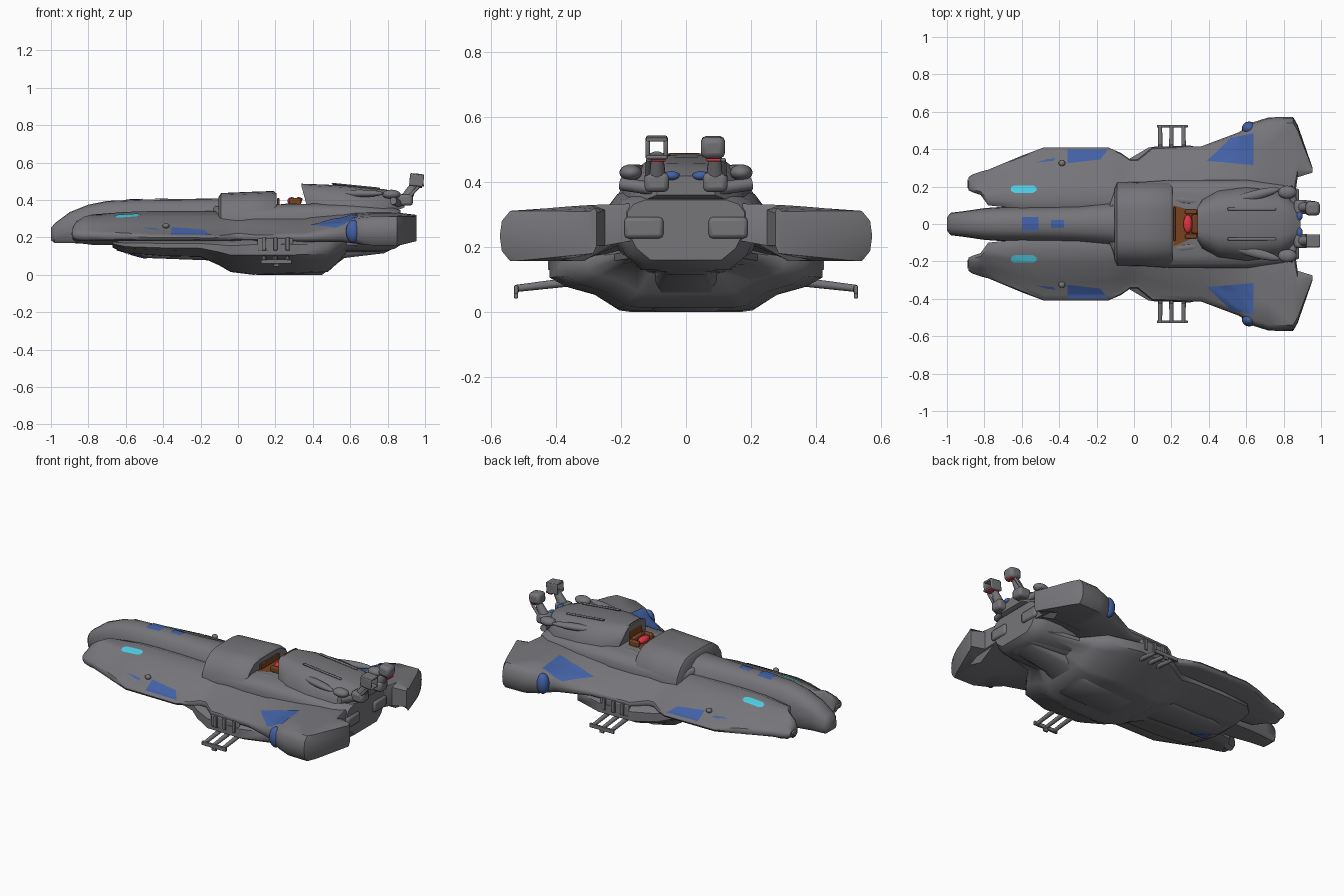
import bpy, bmesh, math
from mathutils import Vector, Matrix
from mathutils.bvhtree import BVHTree

old = bpy.data.objects.get("Cube")
if old:
    bpy.data.objects.remove(old, do_unlink=True)


def material(name, red, green, blue):
    mat = bpy.data.materials.new(name)
    mat.use_nodes = True
    mat.diffuse_color = (red, green, blue, 1)
    mat.node_tree.nodes["Principled BSDF"].inputs["Base Color"].default_value = (red, green, blue, 1)
    return mat


grey = material("hull grey", .18, .18, .195)
blue = material("panel blue", .055, .12, .38)
cyan = material("light cyan", .075, .6, .76)
brown = material("cockpit brown", .19, .055, .015)
red = material("seat red", .75, .035, .055)
surfaces = []          # hull surfaces that painted plates lie on


def finish(name, bm, mat, angle=40, bevel=0, surface=False):
    bmesh.ops.recalc_face_normals(bm, faces=bm.faces[:])
    if surface:
        surfaces.append(BVHTree.FromBMesh(bm))
    mesh = bpy.data.meshes.new(name)
    bm.to_mesh(mesh)
    bm.free()
    mesh.materials.append(mat)
    obj = bpy.data.objects.new(name, mesh)
    bpy.context.collection.objects.link(obj)
    if bevel:
        mod = obj.modifiers.new("soft edges", "BEVEL")
        mod.width, mod.segments = bevel, 2
    bpy.ops.object.select_all(action="DESELECT")
    obj.select_set(True)
    bpy.context.view_layer.objects.active = obj
    bpy.ops.object.shade_smooth_by_angle(angle=math.radians(angle))
    return obj


def skin(name, rings, mat=grey, angle=45):
    """Closed skin over equal-length rings of points."""
    bm = bmesh.new()
    loops = [[bm.verts.new(p) for p in ring] for ring in rings]
    count = len(loops[0])
    for a, b in zip(loops, loops[1:]):
        for i in range(count):
            j = (i + 1) % count
            bm.faces.new((a[i], a[j], b[j], b[i]))
    bm.faces.new(loops[0])
    bm.faces.new(loops[-1])
    return finish(name, bm, mat, angle, surface=True)


def loft(name, stations, profile, mat=grey):
    """Symmetric body from stations (x, half width, bottom, top) and a half profile."""
    outline = profile + [(-u, v) for u, v in reversed(profile) if u]
    skin(name, [[(x, u * half, low + v * (high - low)) for u, v in outline]
                for x, half, low, high in stations], mat)


def box(name, centre, size, mat=grey, tilt=0, bevel=.006):
    bm = bmesh.new()
    place = Matrix.Translation(centre) @ Matrix.Rotation(tilt, 4, "Y")
    bmesh.ops.create_cube(bm, size=1, matrix=place @ Matrix.Diagonal((*size, 1)))
    return finish(name, bm, mat, bevel=bevel)


def blob(name, centre, radii, mat=grey, turn=0):
    bm = bmesh.new()
    place = Matrix.Translation(centre) @ Matrix.Rotation(turn, 4, "Z")
    bmesh.ops.create_uvsphere(bm, u_segments=16, v_segments=10, radius=1,
                              matrix=place @ Matrix.Diagonal((*radii, 1)))
    return finish(name, bm, mat, 60)


def rod(name, start, end, r1, r2, mat=grey):
    a, b = Vector(start), Vector(end)
    bm = bmesh.new()
    place = Matrix.Translation((a + b) / 2) @ (b - a).to_track_quat("Z", "Y").to_matrix().to_4x4()
    bmesh.ops.create_cone(bm, cap_ends=True, segments=10, radius1=r1, radius2=r2,
                          depth=(b - a).length, matrix=place)
    return finish(name, bm, mat)


def plate(name, corners, mat, below=False, steps=12):
    """Thin painted plate draped over the hull inside a four-cornered outline."""
    a, b, c, d = [Vector(p) for p in corners]
    sign = -1 if below else 1
    bm = bmesh.new()
    grid = []
    for i in range(steps + 1):
        row = []
        for j in range(steps + 1):
            s, t = i / steps, j / steps
            p = a.lerp(b, s).lerp(d.lerp(c, s), t)
            hits = [h.ray_cast(Vector((p.x, p.y, 2 * sign)), Vector((0, 0, -sign)))[0] for h in surfaces]
            z = max(sign * h.z for h in hits if h) * sign
            row.append(bm.verts.new((p.x, p.y, z + .004 * sign)))
        grid.append(row)
    for r, q in zip(grid, grid[1:]):
        for j in range(steps):
            bm.faces.new((r[j], q[j], q[j + 1], r[j + 1]))
    obj = finish(name, bm, mat)
    if (obj.data.polygons[0].normal.z > 0) == below:
        obj.data.flip_normals()


# Central spine with the nose
rounded = [(0, 1), (.4, .98), (.75, .88), (.95, .66), (1, .4), (.92, .12), (.7, 0), (0, 0)]
loft("nose_spine", [(-1, .035, .185, .25), (-.98, .06, .17, .275), (-.9, .07, .17, .335),
                    (-.8, .085, .165, .375), (-.7, .092, .16, .395), (-.5, .095, .155, .403),
                    (-.3, .1, .15, .405), (-.05, .13, .13, .41)], rounded)
box("nose_slot", (-.985, 0, .205), (.03, .07, .02))

# Fuselage, forward collar and raised aft deck
loft("fuselage", [(-.13, .11, .14, .37), (-.09, .215, .14, .36), (.2, .235, .14, .375),
                  (.4, .235, .14, .38), (.6, .235, .13, .38), (.8, .22, .13, .36),
                  (.84, .2, .14, .355), (.87, .18, .16, .345)],
     [(0, 1), (.7, 1), (.9, .93), (1, .8), (1, .5), (.85, .2), (.6, 0), (0, 0)])
sloped = [(0, 1), (.35, .99), (.6, .92), (.82, .65), (.96, .3), (1, 0), (0, 0)]
loft("collar", [(-.105, .19, .3, .415), (-.09, .222, .3, .437), (.05, .225, .3, .443),
                (.19, .23, .3, .448), (.205, .22, .3, .436)], sloped)
loft("aft_deck", [(.34, .09, .47, .487), (.365, .13, .38, .486), (.45, .18, .36, .483),
                  (.6, .2, .35, .476), (.78, .18, .34, .458), (.84, .14, .34, .445),
                  (.89, .09, .36, .42)], sloped)

# Lower hull
loft("lower_hull", [(-.67, .2, .145, .18), (-.6, .27, .115, .18), (-.4, .29, .1, .18),
                    (-.2, .29, .095, .18), (-.1, .3, .05, .18), (-.04, .34, .015, .18),
                    (.08, .41, 0, .19), (.3, .42, .005, .19), (.48, .37, .015, .19),
                    (.53, .3, .06, .19), (.58, .22, .12, .19), (.8, .17, .125, .2),
                    (.85, .14, .15, .2)],
     [(0, 1), (.9, 1), (1, .85), (1, .55), (.88, .4), (.68, .28), (.5, .03), (.4, 0), (0, 0)])
loft("keel", [(-.65, .07, .13, .2), (-.5, .1, .09, .2), (-.1, .12, .075, .2), (.1, .14, 0, .2),
              (.45, .13, .0, .2), (.57, .1, .09, .2), (.78, .08, .115, .2), (.85, .07, .15, .2)], rounded)

# Wings: x, inner y, outer y, ridge z, edge top z, edge bottom z, underside z
wing = [(-.885, .18, .25, .25, .235, .2, .19), (-.865, .17, .265, .285, .24, .185, .17),
        (-.82, .155, .28, .312, .24, .18, .165),
        (-.78, .1, .29, .322, .24, .18, .16), (-.6, .08, .365, .336, .235, .18, .16),
        (-.48, .08, .41, .34, .22, .18, .16), (-.14, .08, .41, .34, .215, .18, .155),
        (-.07, .08, .38, .335, .22, .18, .15), (-.02, .08, .345, .335, .23, .18, .15),
        (.02, .08, .345, .335, .23, .18, .15), (.1, .08, .41, .335, .22, .18, .15),
        (.36, .08, .415, .335, .225, .175, .16), (.56, .08, .49, .335, .27, .175, .19),
        (.64, .08, .545, .335, .302, .165, .21), (.72, .08, .57, .335, .312, .157, .22),
        (.85, .08, .573, .335, .312, .157, .22), (.875, .25, .53, .33, .312, .16, .19),
        (.955, .275, .3, .32, .31, .18, .19)]


def wing_ring(side, x, inner, outer, ridge, top, bottom, under):
    span = outer - inner
    lip = min(.032, span * .2)
    points = [(inner, under + .015), (inner, ridge - .015), (inner + span * .15, ridge),
              (inner + span * .4, ridge - (ridge - top) * .25),
              (inner + span * .7, top + (ridge - top) * .35), (outer - lip, top),
              (outer - lip * .2, top - (top - bottom) * .2), (outer, (top + bottom) / 2),
              (outer - lip * .2, bottom + (top - bottom) * .2), (outer - lip, bottom),
              (inner + span * .48, bottom), (inner + span * .25, under)]
    return [(x, side * y, z) for y, z in points]


for side, label in ((1, "left"), (-1, "right")):
    skin(label + "_wing", [wing_ring(side, *row) for row in wing])
    blob(label + "_wing_intake", (.616, side * .512, .232), (.039, .036, .062), blue)
    blob(label + "_wing_knob", (-.385, side * .325, .262), (.018, .016, .014))
    box(label + "_engine_frame", (.868, side * .13, .26), (.03, .12, .065), bevel=.012)
    box(label + "_prong_slot", (-.875, side * .215, .22), (.03, .05, .02))

    # Side grille and outrigger ladder
    box(label + "_grille_box", (.2, side * .385, .16), (.19, .06, .07))
    for x in (.14, .2, .265):
        box(label + "_grille_rib", (x, side * .415, .165), (.02, .02, .07), bevel=.003)
        rod(label + "_outrigger_bar", (x, side * .34, .095), (x, side * .525, .073), .014, .011)
    box(label + "_outrigger_end", (.205, side * .523, .07), (.165, .014, .024), bevel=.003)
    box(label + "_outrigger_tip", (.205, side * .523, .06), (.03, .012, .035), bevel=.003)

    # Deck pods and rear fittings
    blob(label + "_deck_pod", (.65, side * .155, .435), (.135, .026, .02), turn=side * .25)
    box(label + "_deck_rail", (.63, side * .08, .474), (.26, .016, .01), tilt=.1)
    blob(label + "_rear_lamp", (.82, side * .17, .43), (.05, .035, .025))
    rod(label + "_lamp_arm", (.83, side * .2, .395), (.86, side * .1, .38), .02, .02)
    blob(label + "_rear_window", (.885, side * .045, .42), (.017, .026, .014), blue)

    # Turret masts
    box(label + "_mast_base", (.895, side * .09, .4), (.08, .075, .06), bevel=.015)
    rod(label + "_mast_neck", (.9, side * .09, .41), (.945, side * .09, .485), .03, .02)
    box(label + "_mast_band", (.972, side * .085, .469), (.024, .045, .009), red, bevel=.002)
    rod(label + "_mast_strut", (.91, side * .12, .41), (.965, side * .115, .47), .008, .008)
    if side == 1:
        box("left_turret_head", (.955, .083, .508), (.075, .075, .066), tilt=.1, bevel=.018)
    else:
        for y in (-.062, -.118):
            box("right_turret_post", (.955, y, .505), (.075, .014, .062), tilt=.1)
        for z in (.48, .534):
            box("right_turret_bar", (.958, -.09, z), (.075, .065, .012), tilt=.1, bevel=.004)

    # Painted wing plates
    for name, mat, outline in (
            ("light", cyan, [(-.64, .167), (-.54, .167), (-.54, .207), (-.64, .207)]),
            ("light_front", cyan, [(-.658, .177), (-.64, .167), (-.64, .207), (-.658, .197)]),
            ("light_rear", cyan, [(-.54, .167), (-.522, .177), (-.522, .197), (-.54, .207)]),
            ("front_panel", blue, [(-.355, .325), (-.18, .345), (-.14, .398), (-.355, .398)]),
            ("rear_panel", blue, [(.39, .338), (.64, .315), (.64, .485), (.52, .462)]),
            ("streak", blue, [(-.53, .328), (-.43, .338), (-.42, .35), (-.46, .348)])):
        plate(label + "_" + name, [(x, y * side) for x, y in outline], mat)


def oblong(x1, x2, half, middle=0):
    return [(x1, middle - half), (x2, middle - half), (x2, middle + half), (x1, middle + half)]


# Painted spine plates and cockpit
plate("spine_panel", oblong(-.6, -.51, .037), blue)
plate("spine_small_panel", oblong(-.445, -.375, .022), blue)
plate("belly_panel", oblong(-.6, -.49, .035, -.07), blue, below=True)
plate("cockpit_floor", [(.212, -.12), (.35, -.06), (.35, .06), (.212, .1)], brown)
box("cockpit_console", (.215, 0, .39), (.012, .18, .04), brown, bevel=.003)
for side in (1, -1):
    blob("cockpit_wall", (.285, side * .125, .365), (.085, .022, .016), turn=side * -.1)
    box("cockpit_side_seat", (.305, side * .065, .387), (.065, .025, .045), brown)
box("seat_back", (.325, 0, .392), (.03, .1, .045), brown, tilt=.3)
blob("pilot_seat", (.288, 0, .395), (.024, .05, .02), red)
